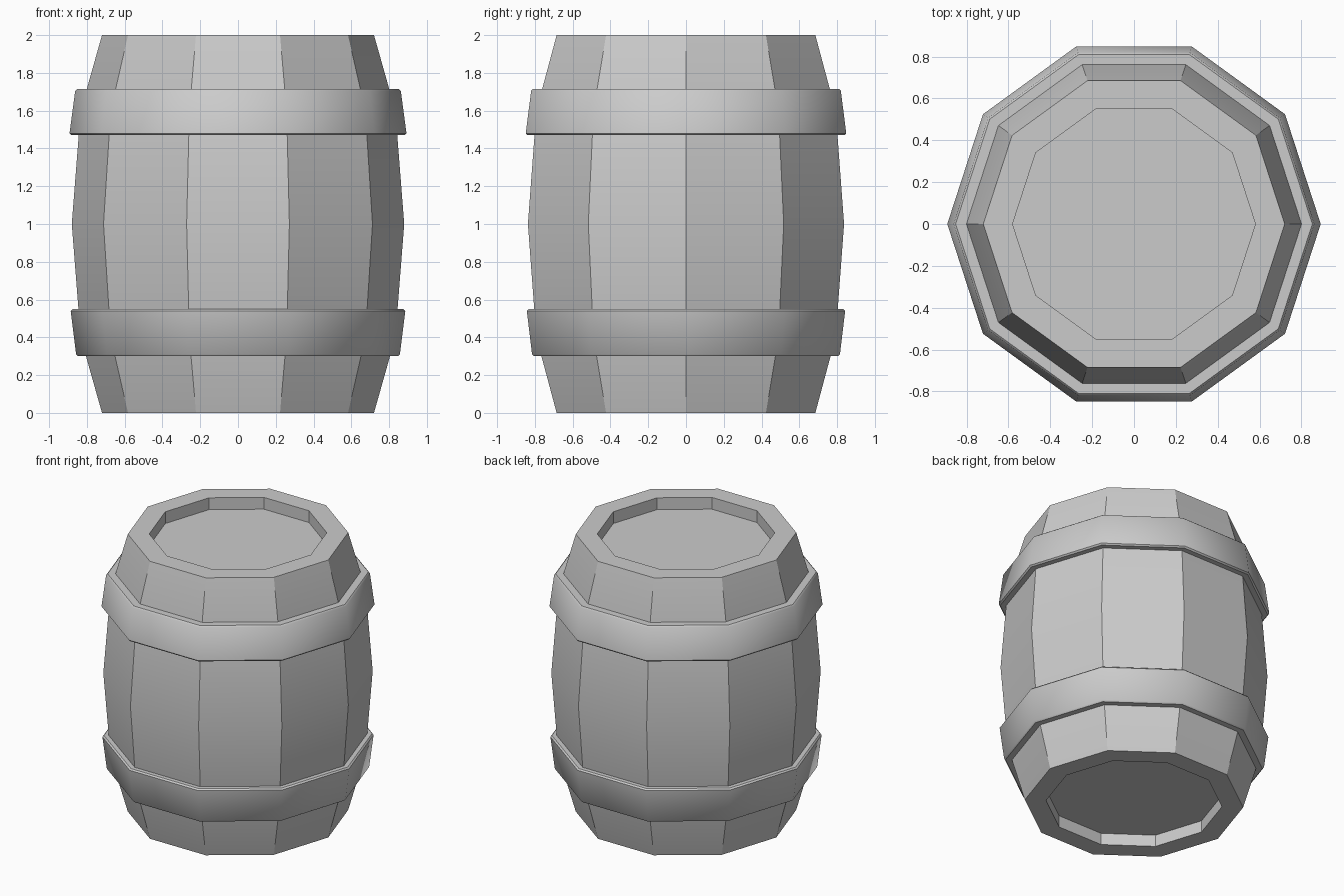
import bpy, bmesh
from math import cos, sin, pi, radians

if "Cube" in bpy.data.objects:
    bpy.data.objects.remove(bpy.data.objects["Cube"])

SIDES = 10


def lathe(name, profile, ring=False, smooth_angle=30):
    """Revolve an (r, z) profile with ten sides; ring closes it on itself, else it is capped."""
    bm = bmesh.new()
    loops = [[bm.verts.new((r * cos(2 * pi * i / SIDES), r * sin(2 * pi * i / SIDES), z))
              for i in range(SIDES)] for r, z in profile]
    pairs = list(zip(loops, loops[1:]))
    if ring:
        pairs.append((loops[-1], loops[0]))
    else:
        bm.faces.new(loops[0])
        bm.faces.new(loops[-1])
    for a, b in pairs:
        for i in range(SIDES):
            j = (i + 1) % SIDES
            bm.faces.new((a[i], a[j], b[j], b[i]))
    bmesh.ops.recalc_face_normals(bm, faces=bm.faces)
    mesh = bpy.data.meshes.new(name)
    bm.to_mesh(mesh)
    bm.free()
    obj = bpy.data.objects.new(name, mesh)
    bpy.context.collection.objects.link(obj)
    bpy.ops.object.select_all(action='DESELECT')
    obj.select_set(True)
    bpy.context.view_layer.objects.active = obj
    bpy.ops.object.shade_smooth_by_angle(angle=radians(smooth_angle))
    return obj


# Barrel body: bulging staves with a recessed lid at both ends
half = [(0.58, 0.085), (0.58, 0.0), (0.72, 0.0), (0.833, 0.4)]
body = half + [(0.88, 1.0)] + [(r, 2 - z) for r, z in reversed(half)]
lathe("barrel_body", body)


# Hoops: slanted bands with a small chamfer, following the bulge
def hoop(name, r0, z0, r1, z1, c=0.01):
    lathe(name, [(r0 - 0.07, z0), (r0 - c, z0), (r0, z0 + c),
                 (r1, z1 - c), (r1 - c, z1), (r1 - 0.07, z1)], ring=True, smooth_angle=40)


hoop("lower_hoop", 0.857, 0.30, 0.886, 0.55)
hoop("upper_hoop", 0.892, 1.47, 0.862, 1.715)
